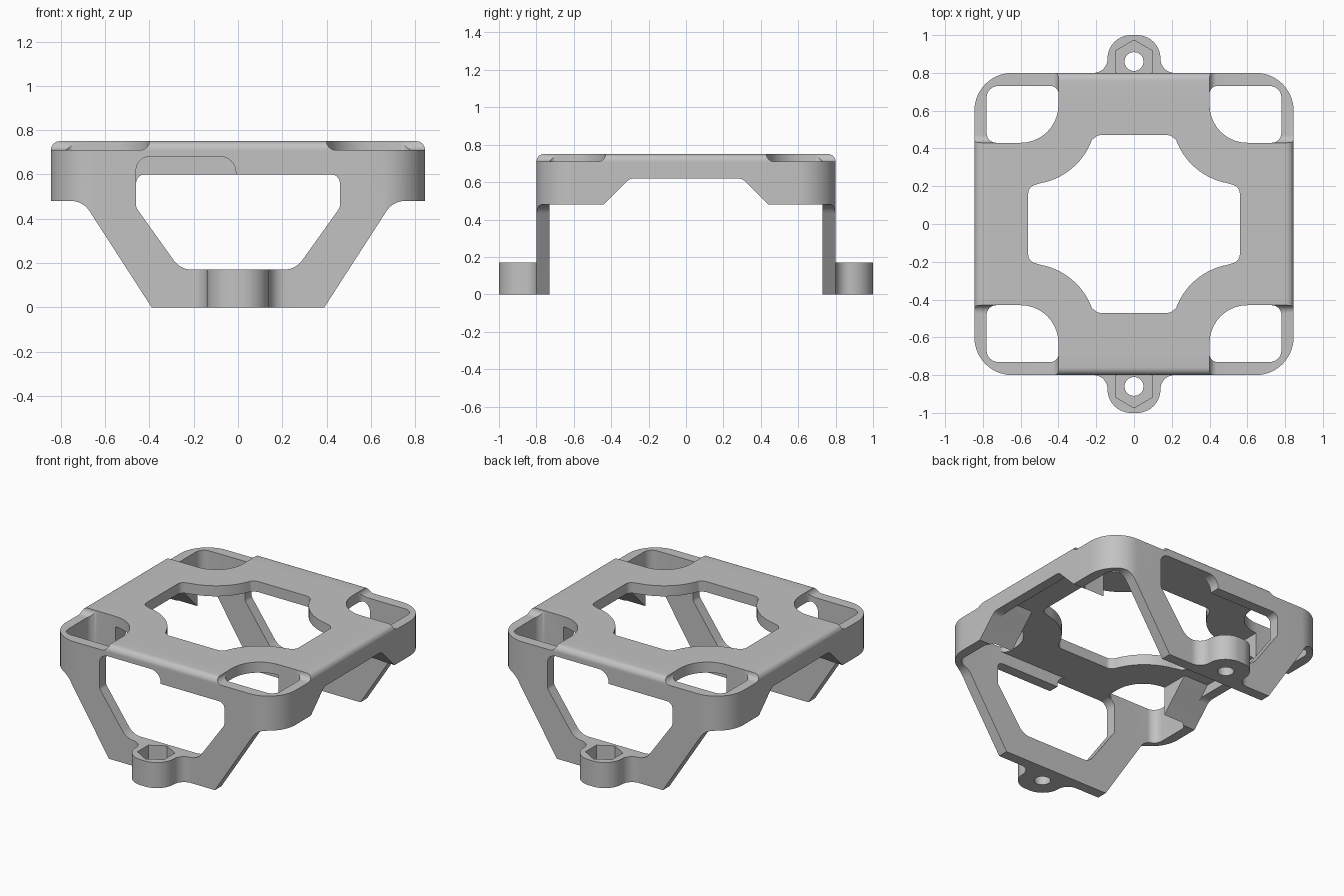
import bpy, bmesh, math
from mathutils import Vector

cube = bpy.data.objects.get("Cube")
if cube:
    bpy.data.objects.remove(cube, do_unlink=True)

W, D, TOP, RIM = 0.845, 0.80, 0.75, 0.71     # half width, half depth, heights
UNDER = 0.68                                 # underside of the top plate
WALL_X, WALL_Y = 0.78, 0.73                  # inner faces of the walls

mat = bpy.data.materials.new("matte grey")
mat.use_nodes = True
mat.diffuse_color = (0.54, 0.54, 0.54, 1)
mat.node_tree.nodes["Principled BSDF"].inputs["Base Color"].default_value = mat.diffuse_color


def rounded(points, seg=10):
    """Outline with a fillet radius given per corner (u, v, radius)."""
    out = []
    for i, (u, v, r) in enumerate(points):
        p = Vector((u, v))
        if r == 0:
            out.append(p)
            continue
        a = (Vector(points[i - 1][:2]) - p).normalized()
        b = (Vector(points[(i + 1) % len(points)][:2]) - p).normalized()
        half = a.angle(b) / 2
        c = p + (a + b).normalized() * r / math.sin(half)
        s, e = p + a * r / math.tan(half) - c, p + b * r / math.tan(half) - c
        a0 = math.atan2(s.y, s.x)
        turn = (math.atan2(e.y, e.x) - a0 + math.pi) % math.tau - math.pi
        out += [c + r * Vector((math.cos(a0 + turn * k / seg), math.sin(a0 + turn * k / seg)))
                for k in range(seg + 1)]
    return out


def prism(name, outline, lo, hi, axis="z", bevel_at=None, bevel=0.04):
    """Extrude an outline along an axis, optionally rounding one end."""
    place = {"z": lambda p, w: (p[0], p[1], w),
             "y": lambda p, w: (p[0], w, p[1]),
             "x": lambda p, w: (w, p[0], p[1])}[axis]
    bm = bmesh.new()
    ends = [[bm.verts.new(place(p, w)) for p in outline] for w in (lo, hi)]
    n = len(outline)
    for ring in ends:
        bm.faces.new(ring)
    for i in range(n):
        j = (i + 1) % n
        bm.faces.new((ends[0][i], ends[0][j], ends[1][j], ends[1][i]))
    bmesh.ops.recalc_face_normals(bm, faces=bm.faces)
    if bevel_at is not None:
        edges = [e for e in bm.edges if all(abs(v.co.z - bevel_at) < 1e-5 for v in e.verts)]
        bmesh.ops.bevel(bm, geom=edges, offset=bevel, segments=6, profile=0.5, affect="EDGES")
    mesh = bpy.data.meshes.new(name)
    bm.to_mesh(mesh)
    bm.free()
    ob = bpy.data.objects.new(name, mesh)
    bpy.context.collection.objects.link(ob)
    mesh.materials.append(mat)
    return ob


def combine(target, other, operation="DIFFERENCE"):
    """Apply a boolean and drop the helper."""
    mod = target.modifiers.new("cut", "BOOLEAN")
    mod.operation, mod.object, mod.solver = operation, other, "EXACT"
    bpy.context.view_layer.objects.active = target
    bpy.ops.object.modifier_apply(modifier=mod.name)
    bpy.data.objects.remove(other, do_unlink=True)


def mirrored(half):
    """Close a right-hand half outline with its mirror image."""
    return half + [(-u, v, r) for u, v, r in reversed(half)]


def box(u0, v0, u1, v1, r=(0, 0, 0, 0)):
    return [(u0, v0, r[0]), (u1, v0, r[1]), (u1, v1, r[2]), (u0, v1, r[3])]


def circle(cx, cy, r, n, start=0.0):
    return [(cx + r * math.cos(start + math.tau * k / n), cy + r * math.sin(start + math.tau * k / n))
            for k in range(n)]


# Outer block with rounded corners and a soft top edge
frame = prism("bracket_frame", rounded(box(-W, -D, W, D, (0.2,) * 4), 14), 0, TOP, bevel_at=TOP)

# Tapered front silhouette
front = mirrored([(0.39, -0.1, 0), (0.39, 0, 0), (0.70, 0.48, 0.1), (1, 0.48, 0), (1, 1, 0)])
combine(frame, prism("silhouette", rounded(front), -1.2, 1.2, "y"), "INTERSECT")

# Space between the legs, with the raised side arch
side = mirrored([(WALL_Y, -0.1, 0), (WALL_Y, 0.48, 0), (0.44, 0.48, 0), (0.30, 0.62, 0.06)])
combine(frame, prism("side_arch", rounded(side), -1.2, 1.2, "x"))

# Inside the thin side walls the slopes run on up to the plate
inner = mirrored([(0.48, 0.44, 0), (0.24, UNDER, 0)])
combine(frame, prism("inner_arch", rounded(inner), -WALL_X, WALL_X, "x"))

# Hollow under the top plate
hollow = box(-0.6, -WALL_Y, 0.6, WALL_Y)
combine(frame, prism("hollow", rounded(hollow), -0.1, UNDER))

# Front and back windows
window = mirrored([(0.26, 0.17, 0.1), (0.46, 0.45, 0.04), (0.46, 0.60, 0.04)])
combine(frame, prism("window", rounded(window), -1.2, 1.2, "y"))

# Offset notch over each window, one per wall
for s in (-1, 1):
    notch = [(s * u, v, r) for u, v, r in box(0.01, 0.5, 0.46, UNDER, (0, 0, 0.06, 0.07))]
    combine(frame, prism("notch", rounded(notch), *sorted((s * 0.70, s * 1.0)), "y"))

# Central opening with inward bulging corners
quarter = [(0.56, 0.195, 0.045)]
for k in range(15):
    a = math.radians(-100 - 60 * k / 14)
    quarter.append((0.56 + 0.36 * math.cos(a), 0.57 + 0.36 * math.sin(a), 0))
quarter.append((0.19, 0.47, 0.035))
upper = quarter + [(-u, v, r) for u, v, r in reversed(quarter)]
opening = upper + [(u, -v, r) for u, v, r in reversed(upper)]
combine(frame, prism("opening", rounded(opening, 6), 0.3, 1))

# Corner recesses and the holes through them
for sx in (-1, 1):
    for sy in (-1, 1):
        def corner(points):
            return rounded([(sx * u, sy * v, r) for u, v, r in points])
        recess = box(0.40, 0.43, 1.2, 1.2, (0.2, 0, 0, 0))
        combine(frame, prism("recess", corner(recess), RIM, 1, bevel_at=RIM))
        hole = box(0.40, 0.43, WALL_X, WALL_Y, (0.2, 0.05, 0.06, 0.04))
        combine(frame, prism("corner_hole", corner(hole), -0.2, 1.2))

# Mounting lugs with a hexagonal pocket and a bolt hole
for s in (-1, 1):
    lug = mirrored([(0.24, 0.76, 0), (0.24, 0.80, 0), (0.14, 0.80, 0.075), (0.14, 1.0, 0.124)])
    lug = [(u, s * v, r) for u, v, r in lug]
    combine(frame, prism("lug", rounded(lug, 14), 0, 0.17), "UNION")
    combine(frame, prism("hex_pocket", circle(0, s * 0.86, 0.113, 6, math.pi / 2), 0.06, 0.4))
    combine(frame, prism("bolt_hole", circle(0, s * 0.86, 0.05, 28), -0.2, 0.4))

bpy.ops.object.select_all(action="DESELECT")
frame.select_set(True)
bpy.context.view_layer.objects.active = frame
bpy.ops.object.shade_smooth_by_angle(angle=math.radians(30))
